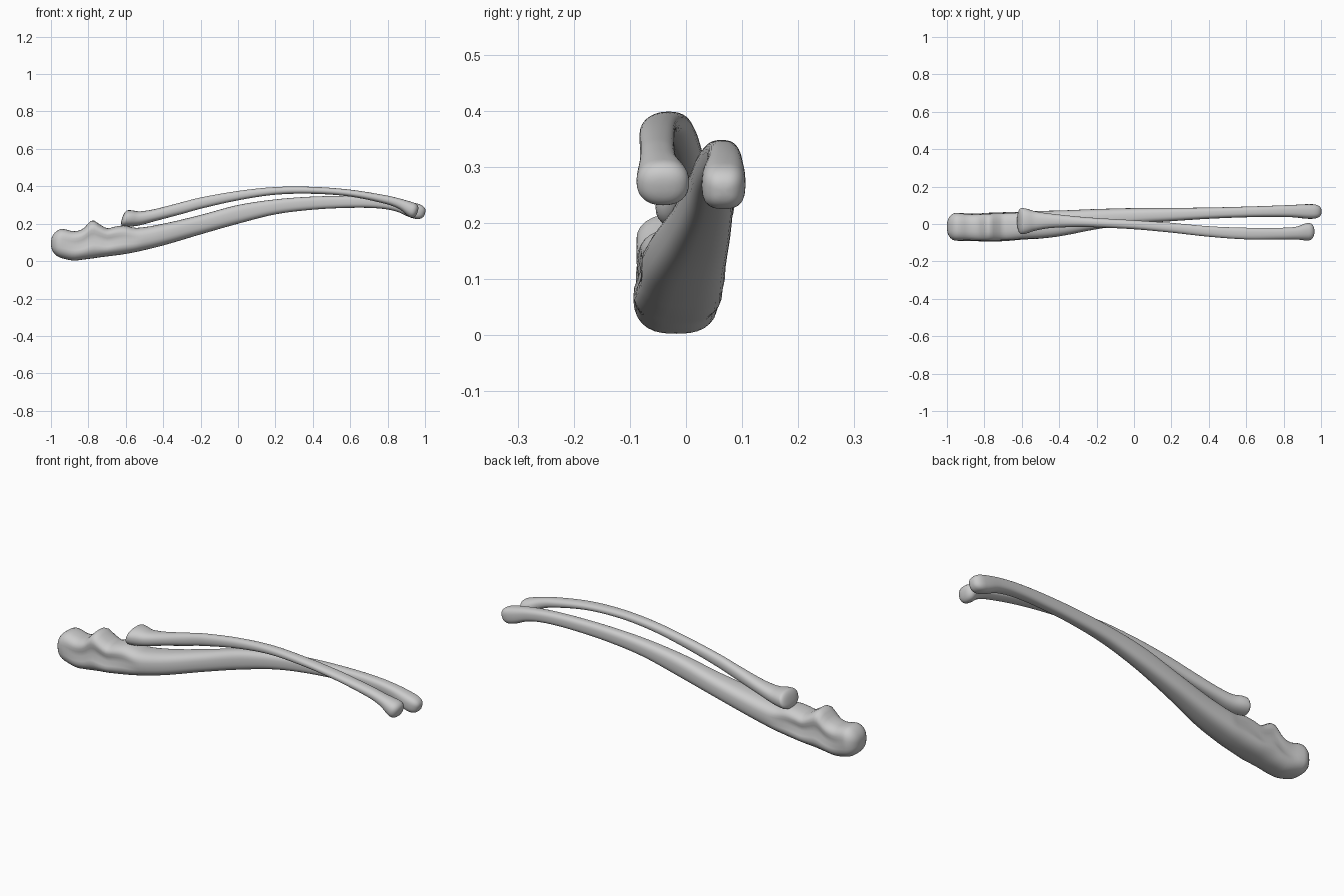
import bpy, bmesh
from math import cos, sin, pi

SIDES = 32


def sample(rows, x):
    # smooth interpolation of the section table along x
    n = len(rows)
    i = 0
    while i < n - 2 and x > rows[i + 1][0]:
        i += 1

    def slope(j, k):
        a, b = max(j - 1, 0), min(j + 1, n - 1)
        return (rows[b][k] - rows[a][k]) / (rows[b][0] - rows[a][0])

    h = rows[i + 1][0] - rows[i][0]
    t = (x - rows[i][0]) / h
    out = []
    for k in range(1, 5):
        out.append((2*t**3 - 3*t**2 + 1) * rows[i][k] + (t**3 - 2*t**2 + t) * h * slope(i, k)
                   + (3*t**2 - 2*t**3) * rows[i + 1][k] + (t**3 - t**2) * h * slope(i + 1, k))
    return out


def bone(name, rows, r0, r1, power, pinch, lean):
    # loft of rounded sections with rounded end caps
    x0, x1 = rows[0][0], rows[-1][0]
    xs = [x0 + r0 * (1 - cos(pi / 2 * (k + .4) / 8)) for k in range(8)]
    m = 110
    xs += [x0 + r0 + (x1 - r1 - x0 - r0) * k / m for k in range(m + 1)]
    xs += [x1 - r1 * (1 - cos(pi / 2 * (k + .4) / 8)) for k in reversed(range(8))]
    bm = bmesh.new()
    rings = []
    for x in xs:
        zl, zh, yl, yh = sample(rows, x)
        u = min((x - x0) / r0, (x1 - x) / r1, 1)
        f = (1 - (1 - u) ** 2.6) ** (1 / 2.6)
        cy, cz = (yl + yh) / 2, (zl + zh) / 2
        ring = []
        for k in range(SIDES):
            a = 2 * pi * k / SIDES
            c, s = cos(a), sin(a)
            e = 2 / power
            py = abs(c) ** e * (1 if c > 0 else -1)
            pz = abs(s) ** e * (1 if s > 0 else -1)
            py *= 1 - pinch(x) * max(0, 1 - abs(pz - .1) / .7) ** 1.5
            dz = pz * (zh - zl) / 2 * f
            ring.append(bm.verts.new((x + lean(x) * dz, cy + py * (yh - yl) / 2 * f, cz + dz)))
        rings.append(ring)
    for a, b in zip(rings, rings[1:]):
        for k in range(SIDES):
            j = (k + 1) % SIDES
            bm.faces.new((a[k], a[j], b[j], b[k]))
    bm.faces.new(rings[0])
    bm.faces.new(rings[-1])
    bmesh.ops.recalc_face_normals(bm, faces=bm.faces)
    me = bpy.data.meshes.new(name)
    bm.to_mesh(me)
    bm.free()
    for p in me.polygons:
        p.use_smooth = True
    ob = bpy.data.objects.new(name, me)
    bpy.context.collection.objects.link(ob)


# lower bone: x, z low, z high, y low, y high
lower = [
    (-1.0, .035, .155, -.085, .055), (-.94, .015, .172, -.092, .062),
    (-.88, .003, .160, -.095, .060), (-.83, .008, .172, -.098, .062),
    (-.78, .014, .218, -.100, .066), (-.74, .02, .197, -.100, .068),
    (-.70, .025, .176, -.098, .069), (-.66, .03, .184, -.095, .070),
    (-.61, .037, .190, -.090, .070), (-.54, .05, .178, -.082, .070),
    (-.4, .084, .200, -.066, .072), (-.2, .143, .247, -.028, .080),
    (0, .20, .300, .000, .085), (.2, .25, .330, .015, .086),
    (.4, .275, .345, .028, .088), (.6, .285, .348, .036, .093),
    (.75, .282, .342, .038, .098), (.85, .265, .330, .036, .102),
    (.93, .233, .313, .028, .106), (1.0, .218, .292, .03, .104),
]
# upper bone: same columns
upper = [
    (-.62, .185, .272, -.056, .088), (-.58, .184, .272, -.052, .083),
    (-.53, .190, .266, -.036, .068), (-.45, .212, .277, -.022, .056),
    (-.3, .252, .315, -.016, .040), (-.2, .28, .340, -.018, .032),
    (0, .325, .375, -.028, .020), (.2, .355, .396, -.046, .006),
    (.4, .360, .397, -.068, -.012), (.6, .345, .382, -.082, -.020),
    (.8, .303, .350, -.082, -.020), (.87, .276, .332, -.083, -.014),
    (.92, .240, .316, -.088, .004), (.96, .222, .302, -.088, .008),
]


def hollow(x):
    # side hollow under the joint notch
    return .3 * max(0, 1 - ((x + .74) / .22) ** 2)


bone("lower_forearm_bone", lower, .06, .05, 2.7, hollow, lambda x: .3 * max(0, (x - .8) / .2))
bone("upper_forearm_bone", upper, .025, .035, 2.3, lambda x: 0,
     lambda x: .35 * max(0, (x - .8) / .16) + .3 * max(0, (-.5 - x) / .12))
